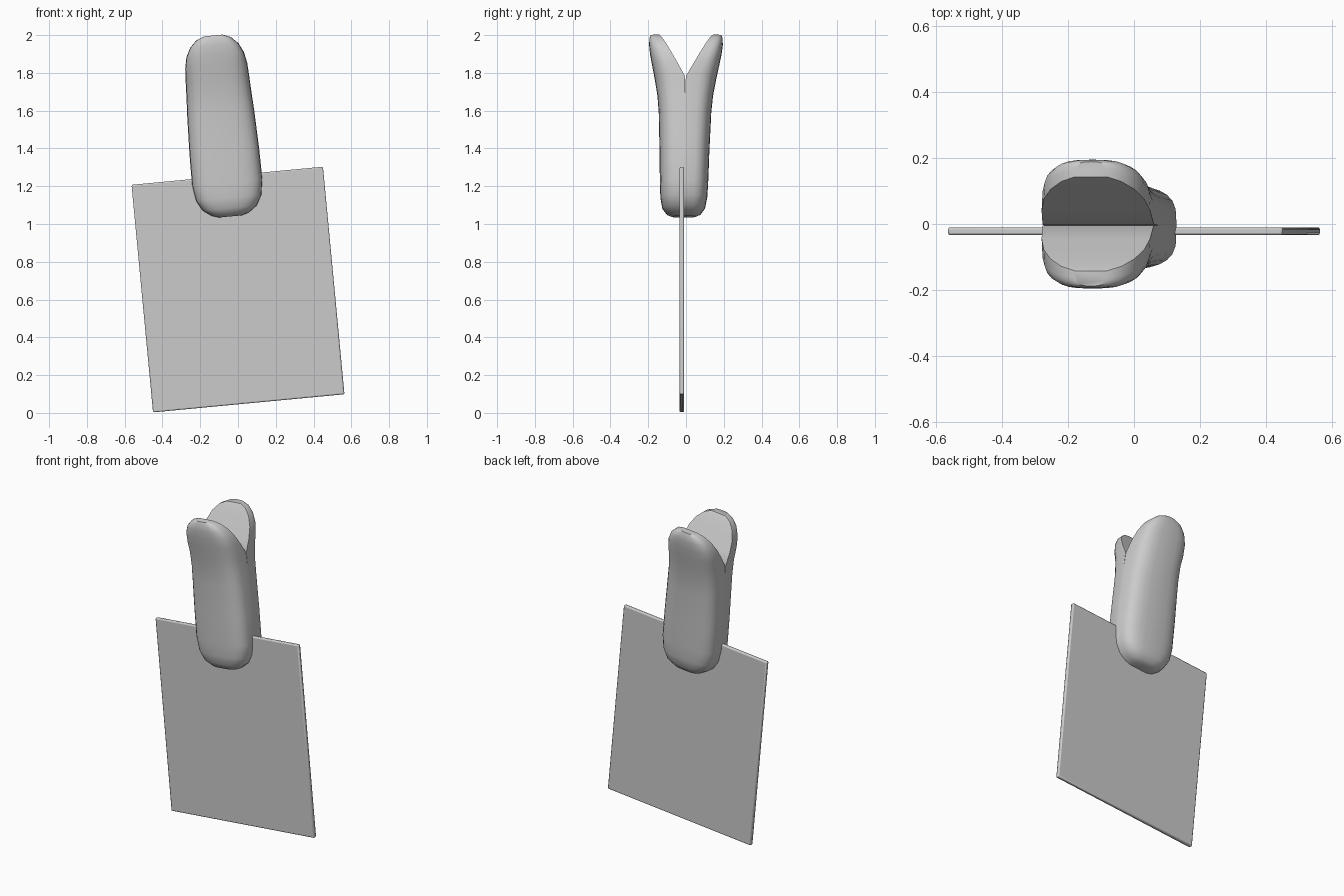
import bpy, bmesh
from math import sin, cos, pi, radians

cube = bpy.data.objects.get("Cube")
if cube:
    bpy.data.objects.remove(cube)

TILT = radians(-5.4)

grey = bpy.data.materials.new("light grey")
grey.use_nodes = True
grey.diffuse_color = (0.6, 0.6, 0.6, 1)
grey.node_tree.nodes["Principled BSDF"].inputs["Base Color"].default_value = (0.6, 0.6, 0.6, 1)


def make_object(name, bm, location):
    bmesh.ops.recalc_face_normals(bm, faces=bm.faces[:])
    mesh = bpy.data.meshes.new(name)
    bm.to_mesh(mesh)
    bm.free()
    mesh.materials.append(grey)
    obj = bpy.data.objects.new(name, mesh)
    obj.location = location
    obj.rotation_euler = (0, TILT, 0)
    bpy.context.collection.objects.link(obj)
    return obj


def smooth(obj, angle):
    bpy.ops.object.select_all(action="DESELECT")
    obj.select_set(True)
    bpy.context.view_layer.objects.active = obj
    bpy.ops.object.shade_smooth_by_angle(angle=radians(angle))


# Card: thin sheet with softened rims
bm = bmesh.new()
bmesh.ops.create_cube(bm, size=1)
bmesh.ops.scale(bm, vec=(1.018, 0.024, 1.21), verts=bm.verts[:])
card = make_object("card", bm, (0, -0.022, 0.653))
bevel = card.modifiers.new("soft rim", "BEVEL")
bevel.width = 0.007
bevel.segments = 2
smooth(card, 40)

# Clip jaw sections: height, half width, inner depth, outer depth
SECTIONS = [
    (0.0, 0.06, 0, 0.065), (0.012, 0.1, 0, 0.09), (0.045, 0.145, 0, 0.114),
    (0.1, 0.175, 0, 0.124), (0.18, 0.187, 0, 0.128), (0.35, 0.185, 0, 0.132),
    (0.55, 0.178, 0, 0.139), (0.64, 0.173, 0, 0.147), (0.73, 0.169, 0.002, 0.163),
    (0.8, 0.165, 0.042, 0.177), (0.86, 0.153, 0.076, 0.189),
    (0.91, 0.128, 0.105, 0.195), (0.945, 0.092, 0.128, 0.194), (0.962, 0.05, 0.142, 0.188),
]
STEPS = 14


def jaw(name, side):
    """Loft D-shaped sections: flat inside, rounded outside."""
    bm = bmesh.new()
    rings = []
    for z, w, inner, outer in SECTIONS:
        ring = []
        for i in range(STEPS + 1):
            a = pi * i / STEPS
            c, s = cos(a), max(sin(a), 0)
            x = w * abs(c) ** 0.7 * (1 if c > 0 else -1)
            y = inner + (outer - inner) * s ** 0.55
            ring.append(bm.verts.new((x, side * y + 0.014 * z, z)))
        rings.append(ring)
    n = STEPS + 1
    for low, high in zip(rings, rings[1:]):
        for i in range(n):
            j = (i + 1) % n
            bm.faces.new((low[i], low[j], high[j], high[i]))
    bm.faces.new(rings[0])
    bm.faces.new(rings[-1])
    obj = make_object(name, bm, (-0.04, -0.013, 1.04))
    smooth(obj, 50)


jaw("clip_front_jaw", -1)
jaw("clip_back_jaw", 1)
